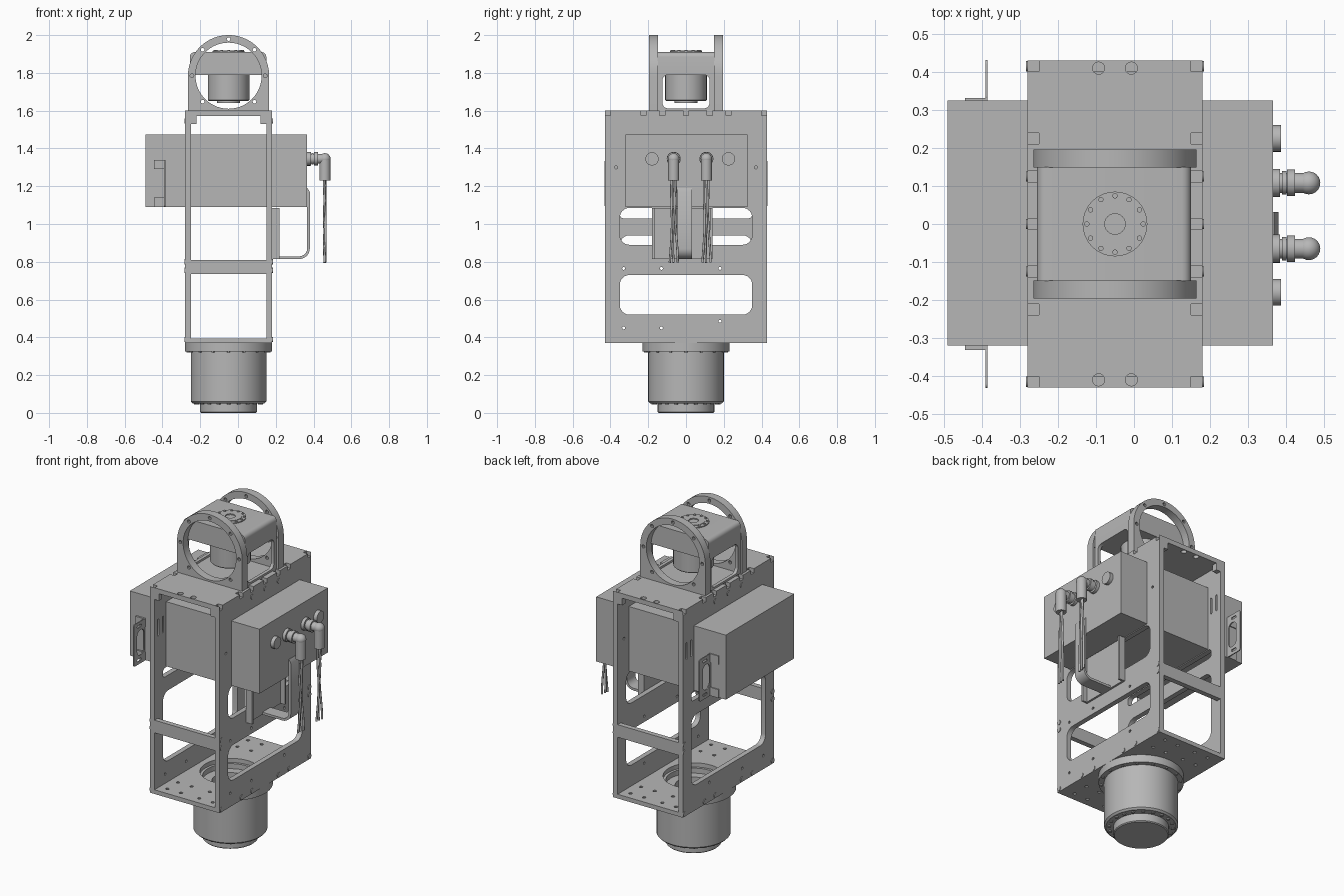
import bpy, bmesh, math
from mathutils import Matrix, Vector

cube = bpy.data.objects.get("Cube")
if cube:
    bpy.data.objects.remove(cube, do_unlink=True)

grey = bpy.data.materials.new("machined_grey")
grey.use_nodes = True
colour = (0.47, 0.47, 0.47, 1)
grey.diffuse_color = colour
grey.node_tree.nodes["Principled BSDF"].inputs["Base Color"].default_value = colour

CX = -0.05  # centre line of the frame
AXES = {
    "x": Matrix(((0, 0, 1), (1, 0, 0), (0, 1, 0))).to_4x4(),
    "y": Matrix(((1, 0, 0), (0, 0, -1), (0, 1, 0))).to_4x4(),
    "z": Matrix.Identity(4),
}


def add_mesh(name, mesh):
    mesh.materials.clear()
    mesh.materials.append(grey)
    for p in mesh.polygons:
        p.use_smooth = True
    mesh.set_sharp_from_angle(angle=math.radians(32))
    ob = bpy.data.objects.new(name, mesh)
    bpy.context.collection.objects.link(ob)
    return ob


def from_bm(name, bm):
    bmesh.ops.recalc_face_normals(bm, faces=bm.faces)
    mesh = bpy.data.meshes.new(name)
    bm.to_mesh(mesh)
    bm.free()
    return add_mesh(name, mesh)


def from_curve(name, curve):
    tmp = bpy.data.objects.new(name + "_path", curve)
    bpy.context.collection.objects.link(tmp)
    deps = bpy.context.evaluated_depsgraph_get()
    mesh = bpy.data.meshes.new_from_object(tmp.evaluated_get(deps))
    bpy.data.objects.remove(tmp, do_unlink=True)
    return mesh


def plate(name, axis, lo, hi, outlines):
    """Flat plate between lo and hi on an axis; outlines after the first are holes."""
    curve = bpy.data.curves.new(name, "CURVE")
    curve.dimensions = "2D"
    curve.fill_mode = "BOTH"
    curve.extrude = (hi - lo) / 2
    for pts in outlines:
        s = curve.splines.new("POLY")
        s.points.add(len(pts) - 1)
        for p, (u, v) in zip(s.points, pts):
            p.co = (u, v, 0, 1)
        s.use_cyclic_u = True
    bm = bmesh.new()
    bm.from_mesh(from_curve(name, curve))
    bmesh.ops.remove_doubles(bm, verts=bm.verts, dist=1e-5)
    shift = AXES[axis] @ Vector((0, 0, 1))
    shift = Vector([abs(c) for c in shift]) * (lo + hi) / 2
    bm.transform(Matrix.Translation(shift) @ AXES[axis])
    return from_bm(name, bm)


def circle(u, v, r, n=16, start=0, end=360):
    step = (end - start) / n
    count = n if end - start == 360 else n + 1
    angles = [math.radians(start + step * i) for i in range(count)]
    return [(u + r * math.cos(a), v + r * math.sin(a)) for a in angles]


def rrect(u0, u1, v0, v1, r, n=6):
    corners = [(u1 - r, v1 - r), (u0 + r, v1 - r), (u0 + r, v0 + r), (u1 - r, v0 + r)]
    return [p for i, (u, v) in enumerate(corners) for p in circle(u, v, r, n, i * 90, i * 90 + 90)]


def rect(u0, u1, v0, v1):
    return [(u0, v0), (u1, v0), (u1, v1), (u0, v1)]


def box(name, x0, x1, y0, y1, z0, z1):
    return plate(name, "z", z0, z1, [rect(x0, x1, y0, y1)])


def cyls(name, items, n=32):
    """Several cylinders in one object: (centre, axis, radius, depth)."""
    bm = bmesh.new()
    for centre, axis, r, d in items:
        bmesh.ops.create_cone(bm, cap_ends=True, segments=n, radius1=r, radius2=r, depth=d,
                              matrix=Matrix.Translation(centre) @ AXES[axis])
    return from_bm(name, bm)


def lathe(name, profile, x=CX, y=0, n=64):
    bm = bmesh.new()
    vs = [bm.verts.new((r, 0, z)) for r, z in profile]
    es = [bm.edges.new(pair) for pair in zip(vs, vs[1:])]
    bmesh.ops.spin(bm, geom=vs + es, cent=(0, 0, 0), axis=(0, 0, 1), angle=math.tau, steps=n)
    bmesh.ops.remove_doubles(bm, verts=bm.verts, dist=1e-5)
    bm.transform(Matrix.Translation((x, y, 0)))
    return from_bm(name, bm)


# Side panels with notched edges, rounded windows and bolt holes
notches = [-0.415, -0.225, -0.125, 0, 0.125, 0.225, 0.415]
top_edge = [(y + d, z) for y in reversed(notches)
            for d, z in ((0.014, 1.6), (0.014, 1.575), (-0.014, 1.575), (-0.014, 1.6))]
outline = [(-0.43, 0.37), (0.43, 0.37), (0.43, 1.6)] + top_edge + [(-0.43, 1.6)]
bolt_spots = [(y, 1.545) for y in (-0.125, 0, 0.125)]
bolt_spots += [(y, 0.388) for y in (-0.415, -0.225, -0.125, 0.125, 0.225, 0.415)]
bolt_spots += [(s * 0.415, z) for s in (-1, 1) for z in (0.755, 0.8)]
small_holes = [(s * 0.37, 1.3) for s in (-1, 1)] + [(-0.33, 0.45), (-0.13, 0.45), (0.18, 0.485),
                                                   (-0.33, 0.765), (-0.13, 0.765), (0.18, 0.765)]
holes = [circle(y, z, 0.008, 10) for y, z in small_holes]
right_windows = [rrect(-0.35, 0.35, 0.52, 0.73, 0.05), rrect(-0.35, 0.35, 0.89, 1.085, 0.05)]
left_windows = [rrect(-0.35, 0.35, 0.52, 0.94, 0.05), rrect(-0.35, 0.35, 1.03, 1.085, 0.02)]
slots = [rrect(y - 0.006, y + 0.006, 1.3, 1.4, 0.005, 3) for y in (-0.395, -0.35, 0.35, 0.395)]
plate("side_panel_plus_x", "x", 0.15, 0.18, [outline] + right_windows + holes)
plate("side_panel_minus_x", "x", -0.28, -0.25, [outline] + left_windows + holes[2:5] + slots)
for x, tag in ((0.18, "plus_x"), (-0.28, "minus_x")):
    cyls("panel_bolts_" + tag, [((x, y, z), "x", 0.014, 0.008) for y, z in bolt_spots], 14)

# Top and bottom plates and cross bars
top_holes = [circle(x, y, 0.016) for x in (-0.093, -0.007) for y in (-0.41, 0.41)]
plate("top_plate", "z", 1.572, 1.6, [rect(-0.25, 0.15, -0.43, 0.43)] + top_holes)
floor_holes = [circle(CX + x, y, 0.01, 10) for x in (-0.15, -0.06, 0.06, 0.15)
               for y in (-0.38, -0.28, 0.28, 0.38)]
plate("bottom_plate", "z", 0.37, 0.395,
      [rect(-0.25, 0.15, -0.43, 0.43), circle(CX, 0, 0.165, 48)] + floor_holes)
for s, tag in ((-1, "front"), (1, "back")):
    y0, y1 = sorted((s * 0.43, s * 0.4))
    box("cross_bar_" + tag, -0.25, 0.15, y0, y1, 0.735, 0.81)
    for x0 in (-0.25, 0.12):
        box("corner_block_" + tag, x0, x0 + 0.03, y0, y1, 1.53, 1.572)

# Control box running through the frame
box("control_box", -0.49, 0.365, -0.32, 0.325, 1.09, 1.475)

# Lower motor with recessed hub
lathe("lower_motor", [(0, 0), (0.145, 0), (0.15, 0.005), (0.15, 0.05), (0.19, 0.05), (0.2, 0.06),
                      (0.2, 0.325), (0.23, 0.325), (0.23, 0.37), (0.15, 0.37), (0.15, 0.34),
                      (0.1, 0.34), (0.1, 0.3), (0, 0.3)])


def bolt_ring(name, count, radius, z, r, depth):
    cyls(name, [((CX + u, v, z), "z", r, depth) for u, v in circle(0, 0, radius, count)], 10)


bolt_ring("motor_base_bolts", 20, 0.173, 0.05, 0.01, 0.012)
bolt_ring("motor_flange_bolts", 16, 0.215, 0.325, 0.008, 0.01)
bolt_ring("motor_face_bolts", 20, 0.125, 0.0035, 0.007, 0.005)

# Head: two arched ring plates joined by a bridge
HZ = 1.785
arch = circle(CX, HZ, 0.215, 40, 0, 180) + [(-0.265, 1.6), (0.165, 1.6)]
ring_holes = [circle(u, v, 0.01, 10) for u, v in circle(CX, HZ, 0.194, 8) if v > 1.6]
for s, tag in ((-1, "front"), (1, "back")):
    lo, hi = sorted((s * 0.148, s * 0.196))
    plate("ring_plate_" + tag, "y", lo, hi, [arch, circle(CX, HZ, 0.175, 56)] + ring_holes)
bridge = circle(0.125, 1.885, 0.025, 5, 0, 90) + circle(-0.23, 1.885, 0.025, 5, 90, 180)
plate("bridge", "y", -0.15, 0.15, [bridge + [(-0.255, 1.79), (0.15, 1.79)]])
for x0 in (-0.255, 0.13):
    plate("bridge_side", "x", x0, x0 + 0.02,
          [rect(-0.15, 0.15, 1.6, 1.8), rrect(-0.125, 0.125, 1.612, 1.79, 0.03)])

# Upper motor hanging below the bridge, output disc on top
lathe("upper_motor", [(0, 1.64), (0.06, 1.64), (0.06, 1.652), (0.105, 1.652), (0.11, 1.657),
                      (0.11, 1.79), (0, 1.79)])
lathe("output_disc", [(0, 1.909), (0.085, 1.909), (0.085, 1.915), (0.062, 1.915), (0.062, 1.918),
                      (0.027, 1.918), (0.027, 1.912), (0, 1.912)])
bolt_ring("output_disc_bolts", 12, 0.074, 1.917, 0.007, 0.006)

# Box sockets and angled plugs with cables
cyls("blank_plugs", [((0.375, y, 1.345), "x", 0.035, 0.024) for y in (-0.18, 0.225)])
for y in (-0.065, 0.108):
    cyls("plug_body", [((0.374, y, 1.345), "x", 0.037, 0.02), ((0.41, y, 1.345), "x", 0.026, 0.1),
                       ((0.395, y, 1.345), "x", 0.031, 0.012),
                       ((0.413, y, 1.345), "x", 0.035, 0.02),
                       ((0.46, y, 1.29), "z", 0.029, 0.12)])
    bm = bmesh.new()
    bmesh.ops.create_uvsphere(bm, u_segments=24, v_segments=16, radius=0.03,
                              matrix=Matrix.Translation((0.46, y, 1.345)))
    from_bm("plug_elbow", bm)
    cable = bpy.data.curves.new("cables", "CURVE")
    cable.dimensions = "3D"
    cable.bevel_depth = 0.006
    cable.use_fill_caps = True
    for k in (-1, 0, 1):
        s = cable.splines.new("POLY")
        s.points.add(12)
        for i, p in enumerate(s.points):
            t = i / 12
            wave = 0.004 * math.sin(6 * t + 2 * k)
            p.co = (0.46 + wave, y + k * (0.008 + 0.01 * t) + wave, 1.24 - 0.445 * t, 1)
    add_mesh("plug_cables", from_curve("plug_cables", cable))

# Cable support: flanged back plate and curved strip
box("support_back_plate", 0.18, 0.192, -0.18, 0.14, 0.815, 1.085)
for y0 in (-0.18, 0.128):
    box("support_flange", 0.19, 0.22, y0, y0 + 0.012, 0.815, 1.085)
outer = [(0.19, 0.815)] + circle(0.325, 0.87, 0.055, 8, -90, 0) + [(0.38, 1.17), (0.368, 1.19)]
inner = [(0.366, 1.19)] + list(reversed(circle(0.325, 0.87, 0.041, 8, -90, 0))) + [(0.19, 0.829)]
plate("support_strip", "y", -0.045, 0.032, [outer + inner])

# Angle brackets on the far end of the box
for s, tag in ((-1, "front"), (1, "back")):
    y0, y1 = sorted((s * 0.325, s * 0.432))
    w0, w1 = sorted((s * 0.335, s * 0.4))
    plate("angle_bracket_" + tag, "x", -0.391, -0.385,
          [rrect(y0, y1, 1.09, 1.34, 0.012), rrect(w0, w1, 1.14, 1.29, 0.03)]
          + [rrect(s * 0.38 - 0.02, s * 0.38 + 0.02, z, z + 0.014, 0.006, 3) for z in (1.108, 1.308)])
    f0, f1 = sorted((s * 0.32, s * 0.331))
    for z in (1.09, 1.29):
        box("bracket_tab_" + tag, -0.445, -0.385, f0, f1, z, z + 0.05)
